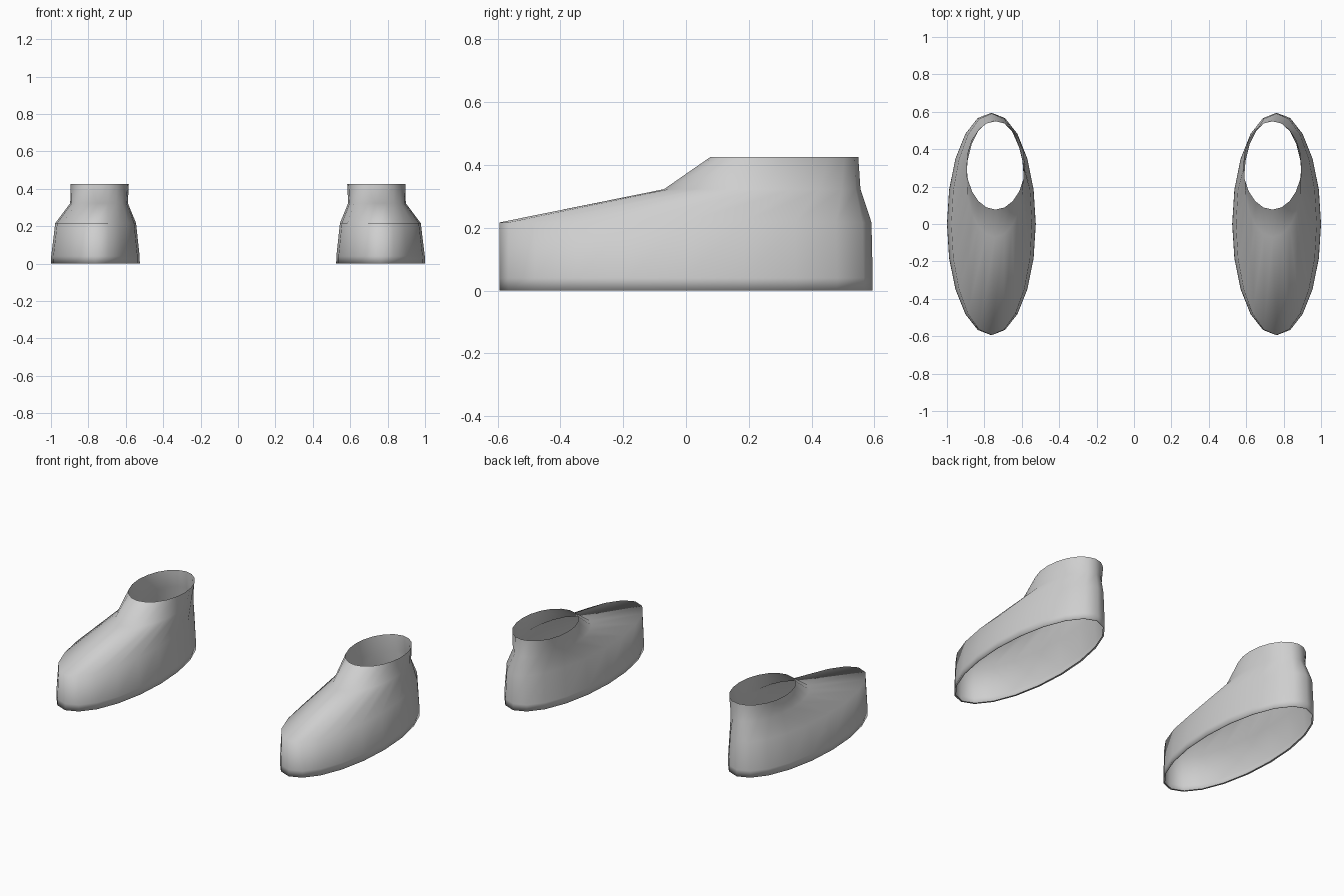
import bpy, bmesh, math

if "Cube" in bpy.data.objects:
    bpy.data.objects.remove(bpy.data.objects["Cube"])

SIDES = 20

grey = bpy.data.materials.new("light_grey")
grey.diffuse_color = (0.62, 0.62, 0.62, 1)
grey.use_nodes = True
grey.node_tree.nodes["Principled BSDF"].inputs["Base Color"].default_value = grey.diffuse_color

# Elliptical sections of the shoe: x centre, half width, y front, y back, z
RINGS = [
    (0.7625, 0.226, -0.584, 0.584, 0.000),   # small inward lip under the edge
    (0.7625, 0.2375, -0.595, 0.595, 0.000),  # bottom edge
    (0.7625, 0.2365, -0.595, 0.595, 0.040),
    (0.7610, 0.2160, -0.594, 0.591, 0.217),  # top of the toe wall
    (0.7430, 0.1540, -0.070, 0.556, 0.323),  # front of the ankle
    (0.7400, 0.1560, 0.077, 0.549, 0.425),   # ankle opening
]


def make_shoe(name, side):
    """Loft the open shell through the sections; side is +1 or -1 in x."""
    bm = bmesh.new()
    loops = []
    for cx, hw, y0, y1, z in RINGS:
        cy, hl = (y0 + y1) / 2, (y1 - y0) / 2
        loop = []
        for i in range(SIDES):
            a = 2 * math.pi * i / SIDES
            loop.append(bm.verts.new((side * (cx + hw * math.sin(a)),
                                      cy - hl * math.cos(a), z)))
        loops.append(loop)
    for low, high in zip(loops, loops[1:]):
        for i in range(SIDES):
            j = (i + 1) % SIDES
            quad = (low[i], low[j], high[j], high[i])
            face = bm.faces.new(quad if side > 0 else quad[::-1])
            face.smooth = True
    mesh = bpy.data.meshes.new(name)
    bm.to_mesh(mesh)
    bm.free()
    mesh.materials.append(grey)
    obj = bpy.data.objects.new(name, mesh)
    bpy.context.collection.objects.link(obj)
    return obj


# Mirrored pair of shoes
make_shoe("right_shoe", 1)
make_shoe("left_shoe", -1)
